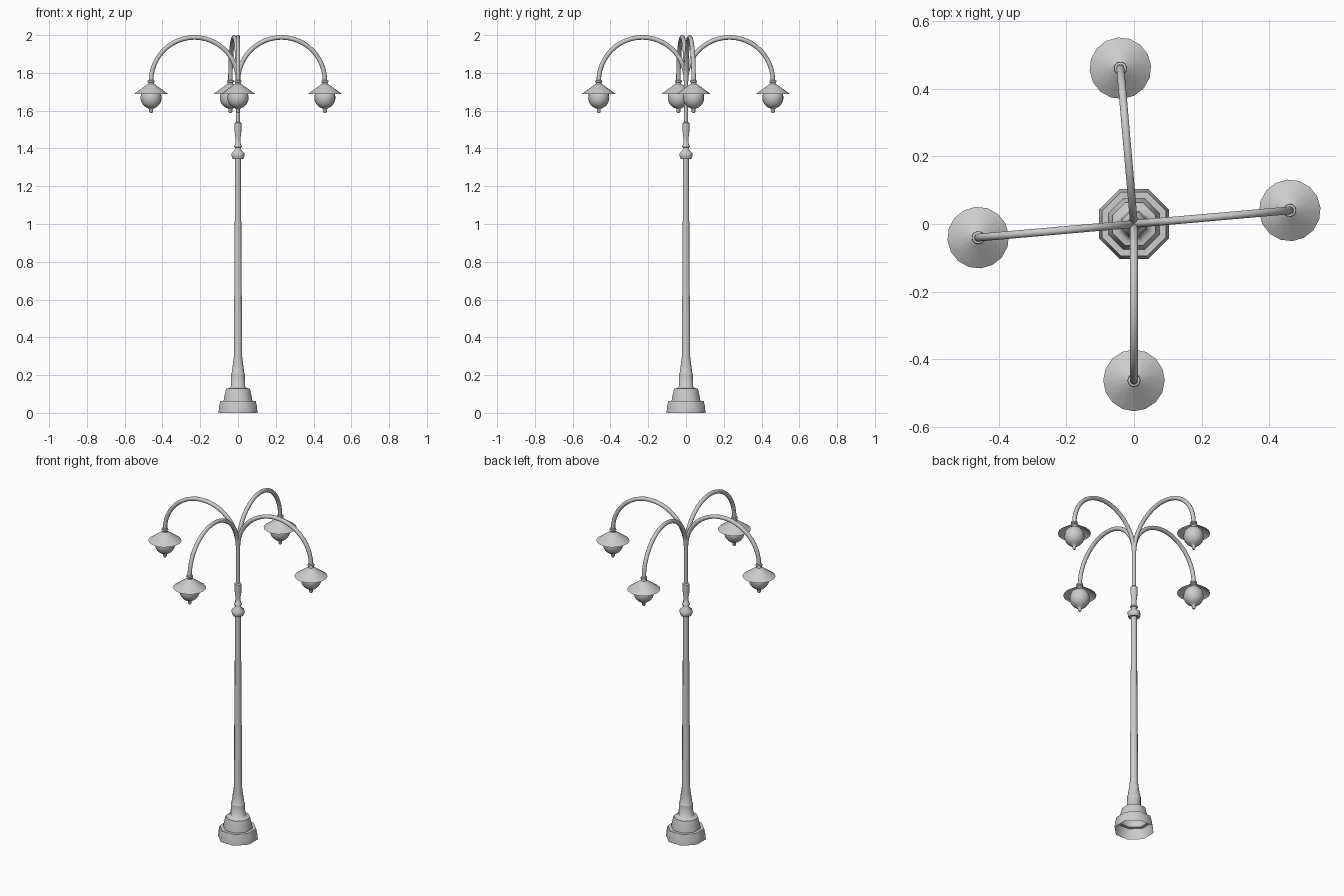
import bpy, bmesh
from math import sin, cos, pi, radians

if "Cube" in bpy.data.objects:
    bpy.data.objects.remove(bpy.data.objects["Cube"])


def finish(bm, name, angle):
    bmesh.ops.recalc_face_normals(bm, faces=bm.faces)
    me = bpy.data.meshes.new(name)
    bm.to_mesh(me)
    bm.free()
    ob = bpy.data.objects.new(name, me)
    bpy.context.collection.objects.link(ob)
    bpy.ops.object.select_all(action='DESELECT')
    ob.select_set(True)
    bpy.context.view_layer.objects.active = ob
    bpy.ops.object.shade_smooth_by_angle(angle=radians(angle))
    return ob


def bridge(bm, rings):
    n = len(rings[0])
    for a, b in zip(rings, rings[1:]):
        for i in range(n):
            j = (i + 1) % n
            bm.faces.new((a[i], a[j], b[j], b[i]))


def lathe(name, profile, sides, centre=(0, 0), turn=0.0, scale=1.0, cap_low=False, cap_top=False, angle=50):
    bm = bmesh.new()
    rings = []
    for r, z in profile:
        rings.append([bm.verts.new((centre[0] + r * scale * cos(turn + 2 * pi * i / sides),
                                    centre[1] + r * scale * sin(turn + 2 * pi * i / sides), z))
                      for i in range(sides)])
    bridge(bm, rings)
    if cap_low:
        bm.faces.new(rings[0])
    if cap_top:
        bm.faces.new(rings[-1])
    return finish(bm, name, angle)


def octagon(name, profile, **kw):
    # radii are half-widths across the flats
    return lathe(name, profile, 8, turn=pi / 8, scale=1 / cos(pi / 8), **kw)


# Stepped base, open underneath
octagon("base", [(.103, 0), (.101, .03), (.094, .063), (.076, .063), (.073, .085),
                 (.063, .128), (.05, .13), (.038, .14), (.037, .207)])
# Flared foot and tapering column
octagon("column", [(.037, .207), (.033, .215), (.027, .26), (.022, .30), (.015, 1.345)])
# Collar with neck above it
octagon("collar", [(.015, 1.345), (.028, 1.345), (.034, 1.36), (.034, 1.375), (.017, 1.392),
                   (.015, 1.405), (.02, 1.408), (.02, 1.415), (.015, 1.42), (.013, 1.45),
                   (.018, 1.49), (.018, 1.535), (.011, 1.54)], cap_top=True)
# Upper rod
lathe("upper_rod", [(.011, 1.53), (.011, 1.77)], 10, cap_top=True)

REACH, R, ZC = 0.462, 0.231, 1.757

for k, deg in enumerate((5, 95, 185, 270), 1):
    c, s = cos(radians(deg)), sin(radians(deg))
    # Hooped arm: semicircle swept with a round section
    bm = bmesh.new()
    rings = []
    for i in range(25):
        t = pi - pi * i / 24
        ring = []
        for j in range(10):
            a = 2 * pi * j / 10
            rad = R + .012 * cos(a)
            d, w = R + rad * cos(t), .012 * sin(a)
            ring.append(bm.verts.new((d * c - w * s, d * s + w * c, ZC + rad * sin(t))))
        rings.append(ring)
    bridge(bm, rings)
    finish(bm, f"arm_{k}", 60)

    at = dict(centre=(REACH * c, REACH * s), turn=radians(deg))
    # Cap ring where the arm meets the shade
    lathe(f"lamp_cap_{k}", [(.010, 1.762), (.018, 1.76), (.019, 1.752), (.014, 1.748), (.016, 1.738)], 16, **at)
    # Thin conical shade
    lathe(f"shade_{k}", [(.016, 1.742), (.03, 1.732), (.091, 1.688)], 16, **at)
    # Globe with small finial
    globe = [(.056 * cos(radians(e)), 1.669 + .059 * sin(radians(e))) for e in range(75, -76, -15)]
    lathe(f"globe_{k}", globe + [(.010, 1.607), (.010, 1.594), (.005, 1.587)], 16,
          cap_low=True, cap_top=True, **at)
